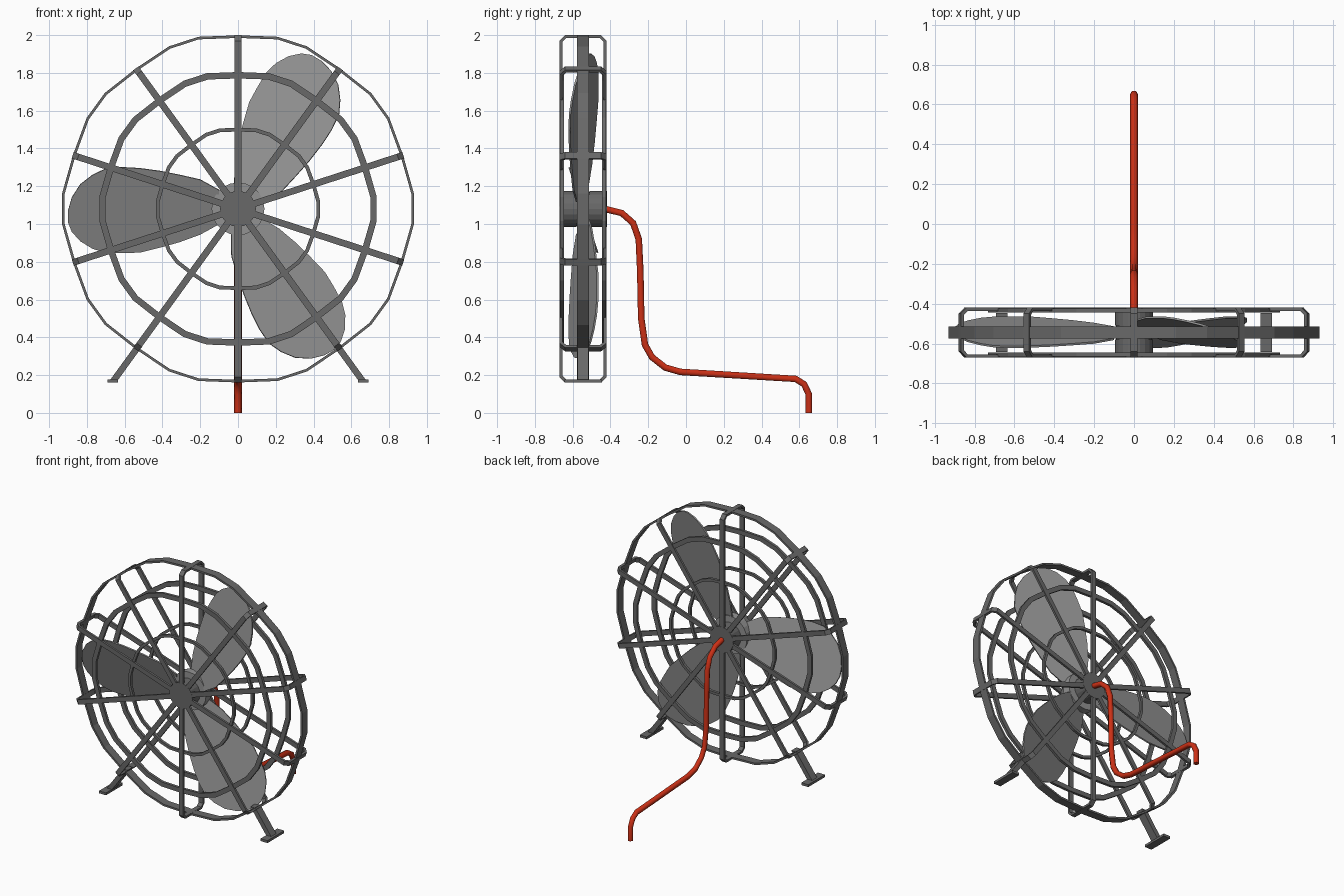
import bpy, bmesh, math
from mathutils import Vector, Matrix

if "Cube" in bpy.data.objects:
    bpy.data.objects.remove(bpy.data.objects["Cube"])

CY, CZ = -0.545, 1.08          # fan centre
HALF = 0.125                   # half depth of the cage


def material(name, rgb):
    m = bpy.data.materials.new(name)
    m.diffuse_color = (*rgb, 1)
    m.use_nodes = True
    m.node_tree.nodes["Principled BSDF"].inputs["Base Color"].default_value = m.diffuse_color
    return m


FRAME = material("frame grey", (0.14, 0.14, 0.14))
BLADE = material("blade grey", (0.29, 0.29, 0.29))
RED = material("cable red", (0.60, 0.03, 0.008))


def make(name, bm, mat):
    bmesh.ops.recalc_face_normals(bm, faces=bm.faces)
    me = bpy.data.meshes.new(name)
    bm.to_mesh(me)
    bm.free()
    me.materials.append(mat)
    ob = bpy.data.objects.new(name, me)
    bpy.context.collection.objects.link(ob)
    return ob


def polar(angle, r, y):
    a = math.radians(angle)
    return Vector((r * math.cos(a), CY + y, CZ + r * math.sin(a)))


def loft(bm, sections, closed):
    """Join equal cross-sections with quads, capping open ends."""
    rows = [[bm.verts.new(p) for p in s] for s in sections]
    n = len(rows[0])
    for i in range(len(rows) if closed else len(rows) - 1):
        a, b = rows[i], rows[(i + 1) % len(rows)]
        for j in range(n):
            bm.faces.new((a[j], a[(j + 1) % n], b[(j + 1) % n], b[j]))
    if not closed:
        bm.faces.new(rows[0])
        bm.faces.new(rows[-1])


def ring(name, r, width, y, depth):
    """Faceted hoop: corners either side of each spoke, flattened at the spoke."""
    bm = bmesh.new()
    secs = []
    for k in range(10):
        for off in (-13, 0, 13):
            a = 18 + 36 * k + off
            f = 0.983 if off == 0 else 1.0
            ro, ri = r * f, r * f - width
            secs.append([polar(a, ro, y - depth / 2), polar(a, ro, y + depth / 2),
                         polar(a, ri, y + depth / 2), polar(a, ri, y - depth / 2)])
    loft(bm, secs, True)
    return make(name, bm, FRAME)


# cage hoops
ring("outer_band", 0.935, 0.014, 0, 0.062)
for side, s in (("front", -1), ("back", 1)):
    ring(side + "_middle_ring", 0.737, 0.034, s * (HALF - 0.014), 0.02)
    ring(side + "_inner_ring", 0.437, 0.02, s * (HALF - 0.014), 0.02)

# spokes: flat bars folded round the rim from front to back
bm = bmesh.new()
T, W, R, C = 0.016, 0.0175, 0.92, 0.03
outer = [(0, -HALF), (R - C, -HALF), (R, -HALF + C), (R, HALF - C), (R - C, HALF), (0, HALF)]
k = C + 0.4 * T
inner = [(0, -HALF + T), (R - k, -HALF + T), (R - T, -HALF + k),
         (R - T, HALF - k), (R - k, HALF - T), (0, HALF - T)]
for i in range(10):
    a = 18 + 36 * i
    t = Vector((-math.sin(math.radians(a)), 0, math.cos(math.radians(a)))) * W
    secs = []
    for (ro, yo), (ri, yi) in zip(outer, inner):
        po, pi = polar(a, ro, yo), polar(a, ri, yi)
        secs.append([po - t, po + t, pi + t, pi - t])
    loft(bm, secs, False)
make("cage_spokes", bm, FRAME)


def disc(name, r, y0, y1, mat, sides):
    bm = bmesh.new()
    loft(bm, [[polar(360 * j / sides, r, y) for j in range(sides)] for y in (y0, y1)], False)
    return make(name, bm, mat)


# hub
for name, y0, y1 in (("front_hub", -HALF - 0.001, -0.035), ("back_hub", 0.035, HALF + 0.001)):
    ob = disc(name, 0.095, y0, y1, FRAME, 20)
disc("hub_core", 0.09, -0.04, 0.04, FRAME, 20)
disc("blade_hub", 0.14, -0.03, 0.03, BLADE, 20)

# blades: (radius, lower edge, upper edge) stations, pitched across the width
stations = [(0.10, -0.10, 0.08), (0.20, -0.155, 0.135), (0.31, -0.18, 0.175), (0.41, -0.20, 0.203),
            (0.52, -0.215, 0.23), (0.61, -0.22, 0.232), (0.70, -0.213, 0.23), (0.77, -0.18, 0.21),
            (0.835, -0.13, 0.17), (0.88, -0.06, 0.12), (0.90, 0.01, 0.07)]
COLS = 6
for n, ang in enumerate((60, 180, 300)):
    bm = bmesh.new()
    a = math.radians(ang)
    t = Vector((-math.sin(a), 0, math.cos(a)))
    rows = []
    for r, lo, hi in stations:
        row = []
        for j in range(COLS + 1):
            v = lo + (hi - lo) * j / COLS
            pitch = 0.33 * v
            row.append(bm.verts.new(polar(ang, r, pitch) + t * v))
        rows.append(row)
    for p, q in zip(rows, rows[1:]):
        for j in range(COLS):
            bm.faces.new((p[j], p[j + 1], q[j + 1], q[j]))
    ob = make("blade_%d" % (n + 1), bm, BLADE)
    m = ob.modifiers.new("thickness", "SOLIDIFY")
    m.thickness, m.offset = 0.01, 0


def box(name, x0, x1, y0, y1, z0, z1):
    bm = bmesh.new()
    loft(bm, [[Vector((x, y, z)) for x, y in ((x0, y0), (x1, y0), (x1, y1), (x0, y1))]
              for z in (z0, z1)], False)
    return make(name, bm, FRAME)


# legs and feet
for side, s in (("left", -1), ("right", 1)):
    bm = bmesh.new()
    secs = []
    for x, z in ((0.525, 0.355), (0.663, 0.165)):
        secs.append([Vector((s * (x + dx), CY + dy, z))
                     for dx, dy in ((-0.021, -0.03), (0.021, -0.03), (0.021, 0.03), (-0.021, 0.03))])
    loft(bm, secs, False)
    make(side + "_leg", bm, FRAME)
    x0, x1 = sorted((s * 0.635, s * 0.692))
    box(side + "_foot", x0, x1, -0.642, -0.446, 0.16, 0.178)

# power cable
path = [(-0.43, 1.08), (-0.34, 1.058), (-0.28, 1.005), (-0.25, 0.92), (-0.242, 0.75), (-0.237, 0.5),
        (-0.217, 0.36), (-0.18, 0.295), (-0.11, 0.24), (-0.03, 0.217), (0.58, 0.18), (0.625, 0.152),
        (0.65, 0.10), (0.651, 0.0)]
cu = bpy.data.curves.new("power_cable", "CURVE")
cu.dimensions = "3D"
cu.bevel_depth = 0.02
cu.bevel_resolution = 1
cu.use_fill_caps = True
sp = cu.splines.new("POLY")
sp.points.add(len(path) - 1)
for p, (y, z) in zip(sp.points, path):
    p.co = (0, y, z, 1)
cu.materials.append(RED)
bpy.context.collection.objects.link(bpy.data.objects.new("power_cable", cu))
